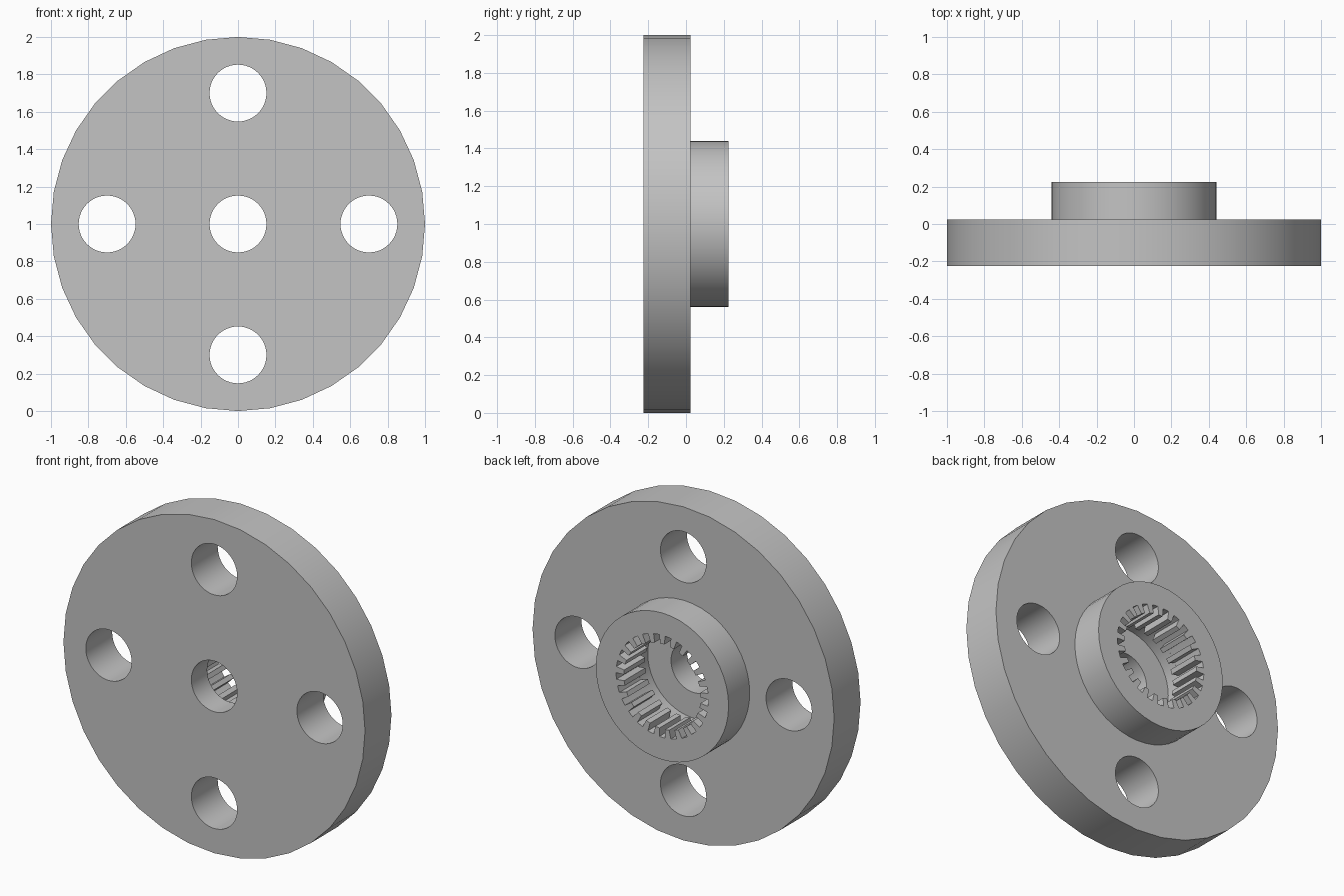
import bpy, bmesh
from math import cos, sin, pi, radians, hypot, atan2

cube = bpy.data.objects.get("Cube")
if cube:
    bpy.data.objects.remove(cube, do_unlink=True)

AXIS_Z = 1.0                       # height of the wheel's axis
FRONT, MID, BACK = -0.225, 0.025, 0.225
FLOOR = -0.075                     # bottom of the splined socket
ROOT_R, TIP_R, TEETH = 0.306, 0.255, 25
HOLE_R, BOLT_R = 0.152, 0.70

grey = bpy.data.materials.new("plain grey")
grey.use_nodes = True
colour = (0.55, 0.55, 0.55, 1)
grey.diffuse_color = colour
grey.node_tree.nodes["Principled BSDF"].inputs["Base Color"].default_value = colour


def circle(radius, sides, cx=0.0, cz=0.0):
    return [(cx + radius * cos(2 * pi * i / sides), cz + radius * sin(2 * pi * i / sides))
            for i in range(sides)]


def spline_outline():
    """Round bore with short tapered teeth pointing inward."""
    points = []
    root_half, tip_half = 0.019, 0.014
    for i in range(TEETH):
        a = pi / 2 + 2 * pi * i / TEETH
        for r, w in ((ROOT_R, -root_half), (TIP_R, -tip_half),
                     (TIP_R, tip_half), (ROOT_R, root_half)):
            b = a + atan2(w, r)
            points.append((r * cos(b), r * sin(b)))
        gap = a + pi / TEETH
        points.append((ROOT_R * cos(gap), ROOT_R * sin(gap)))
    return points


def prism(name, outline, y0, y1):
    """Extrude an outline in the x-z plane from y0 to y1."""
    bm = bmesh.new()
    face = bm.faces.new([bm.verts.new((x, y0, AXIS_Z + z)) for x, z in outline])
    moved = bmesh.ops.extrude_face_region(bm, geom=[face])["geom"]
    bmesh.ops.translate(bm, vec=(0, y1 - y0, 0),
                        verts=[g for g in moved if isinstance(g, bmesh.types.BMVert)])
    bmesh.ops.recalc_face_normals(bm, faces=bm.faces)
    mesh = bpy.data.meshes.new(name)
    bm.to_mesh(mesh)
    bm.free()
    mesh.materials.append(grey)
    obj = bpy.data.objects.new(name, mesh)
    bpy.context.collection.objects.link(obj)
    return obj


def select(obj):
    bpy.ops.object.select_all(action='DESELECT')
    obj.select_set(True)
    bpy.context.view_layer.objects.active = obj


def cut(obj, cutter):
    cutter.hide_render = True
    mod = obj.modifiers.new("cut", 'BOOLEAN')
    mod.operation = 'DIFFERENCE'
    mod.solver = 'EXACT'
    mod.object = cutter
    select(obj)
    bpy.ops.object.modifier_apply(modifier=mod.name)
    bpy.data.objects.remove(cutter, do_unlink=True)


# Round plate with four bolt holes, a centre hole and a shallow round pocket
plate = prism("round_plate", circle(1.0, 36), FRONT, MID)
for cx, cz in ((0, 0), (BOLT_R, 0), (-BOLT_R, 0), (0, BOLT_R), (0, -BOLT_R)):
    cut(plate, prism("hole_cutter", circle(HOLE_R, 48, cx, cz), FRONT - 0.1, MID + 0.1))
cut(plate, prism("pocket_cutter", circle(ROOT_R, 50), FLOOR, MID + 0.1))

# Hub on the back with the toothed socket
hub = prism("splined_hub", circle(0.44, 48), MID, BACK)
cut(hub, prism("spline_cutter", spline_outline(), MID - 0.1, BACK + 0.1))

for part in (plate, hub):
    select(part)
    bpy.ops.object.shade_smooth_by_angle(angle=radians(30))
